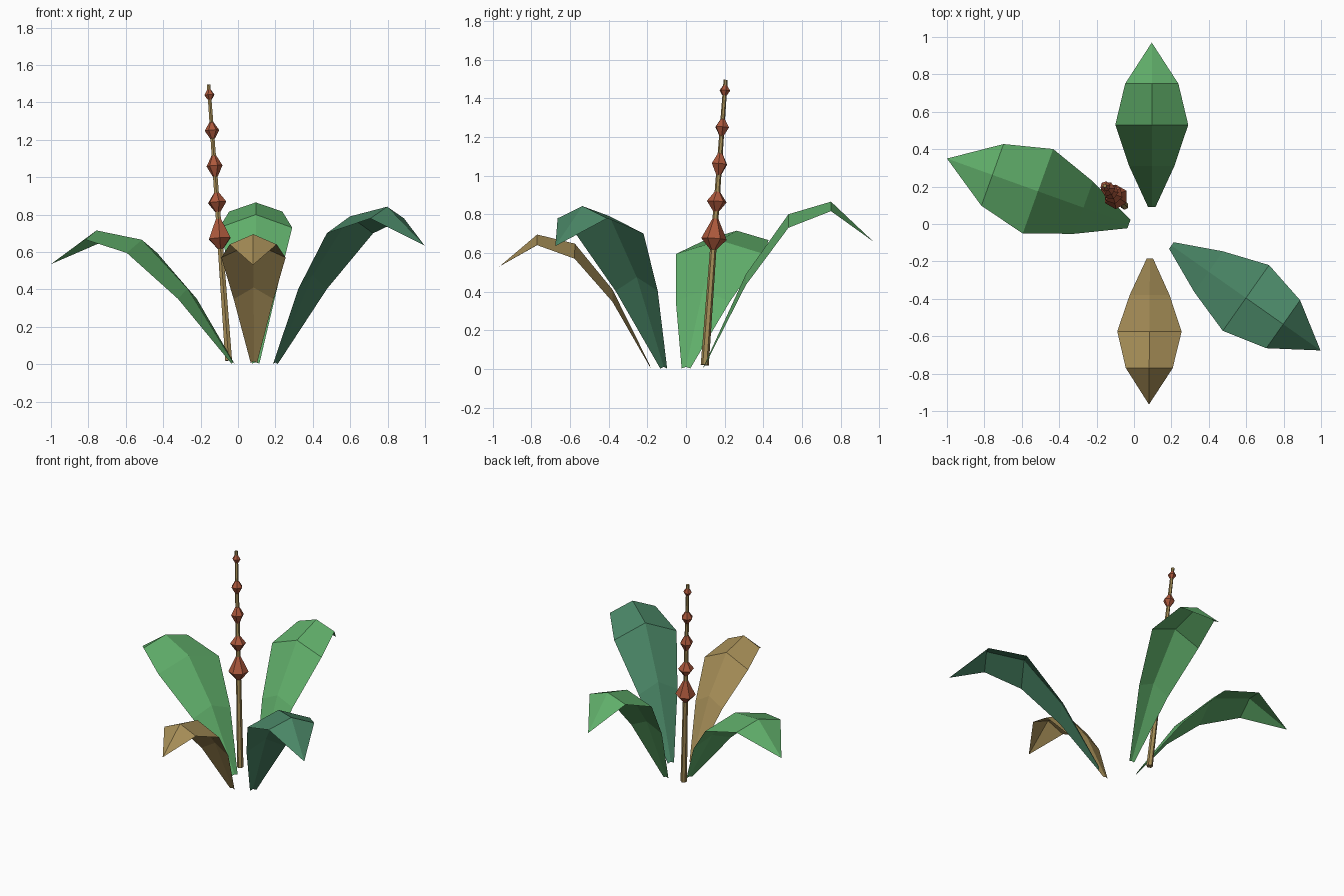
import bpy, bmesh, math
from mathutils import Vector

cube = bpy.data.objects.get("Cube")
if cube:
    bpy.data.objects.remove(cube, do_unlink=True)


def material(name, rgb):
    linear = [((c / 255 + 0.055) / 1.055) ** 2.4 for c in rgb] + [1.0]
    mat = bpy.data.materials.new(name)
    mat.use_nodes = True
    mat.diffuse_color = linear
    bsdf = mat.node_tree.nodes["Principled BSDF"]
    bsdf.inputs["Base Color"].default_value = linear
    bsdf.inputs["Roughness"].default_value = 0.9
    return mat


light_green = material("light green", (96, 174, 106))
deep_green = material("deep green", (74, 134, 102))
dry_brown = material("dry brown", (164, 140, 86))
rust = material("rust", (172, 88, 60))


def finish(name, bm, mat):
    mesh = bpy.data.meshes.new(name)
    bm.to_mesh(mesh)
    bm.free()
    mesh.materials.append(mat)
    obj = bpy.data.objects.new(name, mesh)
    bpy.context.collection.objects.link(obj)
    return obj


def leaf(name, base, tip, heights, half_width, drop, mat):
    """Arched, ridged single-sheet leaf from base to tip, seen from above."""
    bm = bmesh.new()
    base, tip = Vector(base), Vector(tip)
    side = (tip - base).normalized().orthogonal()
    rows = []
    for i, (z, w, d) in enumerate(zip(heights, (0.1, 0.62, 1, 0.73), (0.1, 0.8, 1, 0.7))):
        mid = base.lerp(tip, i / 4)
        row = []
        for s in (1, 0, -1):
            p = mid + side * s * w * half_width
            row.append(bm.verts.new((p.x, p.y, z - abs(s) * d * drop)))
        rows.append(row)
    for a, b in zip(rows, rows[1:]):
        for k in (0, 1):
            bm.faces.new((a[k], a[k + 1], b[k + 1], b[k]))
    end = bm.verts.new((tip.x, tip.y, heights[4]))
    for k in (0, 1):
        bm.faces.new((rows[-1][k], rows[-1][k + 1], end))
    bmesh.ops.recalc_face_normals(bm, faces=bm.faces)
    if sum(f.normal.z for f in bm.faces) < 0:
        bmesh.ops.reverse_faces(bm, faces=bm.faces)
    return finish(name, bm, mat)


# Four leaves
leaf("back_leaf", (0.095, 0.09), (0.095, 0.97),
     (0.01, 0.49, 0.80, 0.865, 0.658), 0.195, 0.07, light_green)
leaf("right_leaf", (-0.027, 0.0), (-1.0, 0.35),
     (0.01, 0.405, 0.665, 0.715, 0.535), 0.24, 0.07, light_green)
leaf("front_leaf", (0.085, -0.185), (0.08, -0.965),
     (0.015, 0.41, 0.648, 0.695, 0.53), 0.172, 0.078, dry_brown)
leaf("left_leaf", (0.2, -0.115), (0.997, -0.676),
     (0.01, 0.475, 0.79, 0.842, 0.635), 0.215, 0.09, deep_green)

# Leaning stem
STEM_LOW, STEM_TOP = Vector((-0.05, 0.097, 0.02)), Vector((-0.157, 0.205, 1.495))
AXIS = (STEM_TOP - STEM_LOW).normalized()
TURN = Vector((0, 0, 1)).rotation_difference(AXIS)


def on_stem(z):
    return STEM_LOW.lerp(STEM_TOP, (z - STEM_LOW.z) / (STEM_TOP.z - STEM_LOW.z))


def spindle(name, rings, turn, mat):
    """Six-sided lathe along the stem from (height, radius) rings."""
    bm = bmesh.new()
    loops = []
    for z, r in rings:
        loop = []
        for k in range(6):
            a = turn + k * math.tau / 6
            offset = TURN @ Vector((r * math.cos(a), r * math.sin(a), 0))
            loop.append(bm.verts.new(on_stem(z) + offset))
        loops.append(loop)
    for a, b in zip(loops, loops[1:]):
        for k in range(6):
            n = (k + 1) % 6
            bm.faces.new((a[k], a[n], b[n], b[k]))
    bm.faces.new(loops[0][::-1])
    bm.faces.new(loops[-1])
    return finish(name, bm, mat)


spindle("stem", ((0.02, 0.021), (1.495, 0.0105)), math.pi / 6, dry_brown)

# Buds shrinking toward the stem top: low end, widest height, high end, radius
buds = ((0.612, 0.672, 0.788, 0.066), (0.81, 0.865, 0.922, 0.052),
        (1.0, 1.06, 1.12, 0.043), (1.205, 1.25, 1.295, 0.039),
        (1.415, 1.44, 1.468, 0.028))
for i, (low, mid, high, radius) in enumerate(buds):
    spindle(f"bud_{i + 1}", ((low, 0.012), (mid, radius), (high, 0.01)),
            math.pi / 2 + i * 0.2, rust)
